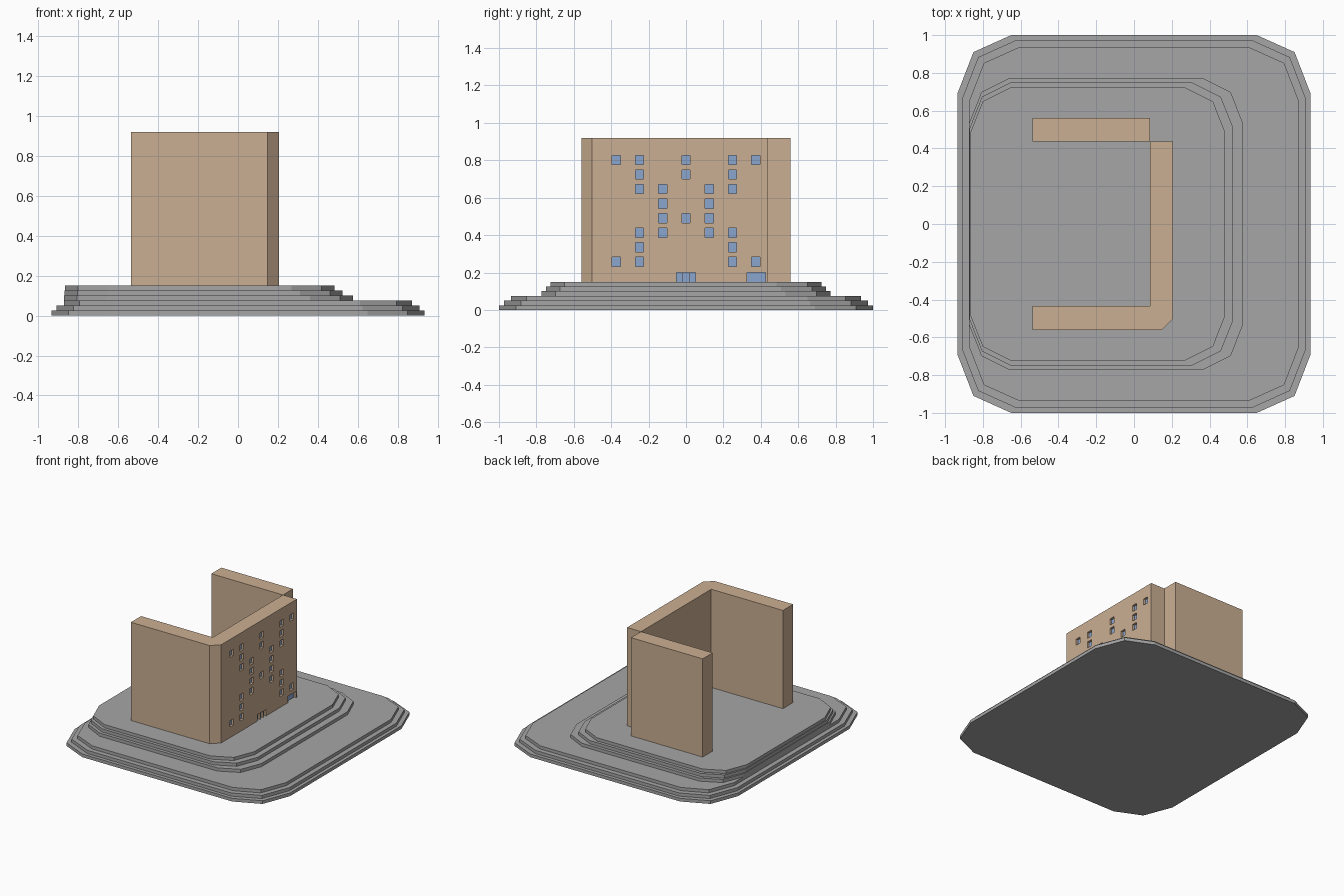
import bpy, bmesh

if "Cube" in bpy.data.objects:
    bpy.data.objects.remove(bpy.data.objects["Cube"])

def material(name, rgb):
    m = bpy.data.materials.new(name)
    m.diffuse_color = (*rgb, 1)
    m.use_nodes = True
    m.node_tree.nodes["Principled BSDF"].inputs["Base Color"].default_value = m.diffuse_color
    return m

STONE = material("grey stone", (0.38, 0.38, 0.38))
WALL = material("tan wall", (0.60, 0.43, 0.29))
GLASS = material("blue glass", (0.26, 0.38, 0.62))

def add_object(name, bm, mat):
    bmesh.ops.recalc_face_normals(bm, faces=bm.faces)
    me = bpy.data.meshes.new(name)
    bm.to_mesh(me)
    bm.free()
    me.materials.append(mat)
    ob = bpy.data.objects.new(name, me)
    bpy.context.collection.objects.link(ob)
    return ob

def prism(name, outline, z0, z1, mat):
    """Extrude a plan outline straight up."""
    bm = bmesh.new()
    face = bm.faces.new([bm.verts.new((x, y, z0)) for x, y in outline])
    top = bmesh.ops.extrude_face_region(bm, geom=[face])["geom"]
    bmesh.ops.translate(bm, vec=(0, 0, z1 - z0),
                        verts=[v for v in top if isinstance(v, bmesh.types.BMVert)])
    return add_object(name, bm, mat)

def boxes(name, openings, x0, x1, mat):
    """One mesh of boxes, each spanning (y0, y1, z0, z1) between x0 and x1."""
    bm = bmesh.new()
    for y0, y1, z0, z1 in openings:
        made = bmesh.ops.create_cube(bm, size=1)["verts"]
        bmesh.ops.scale(bm, vec=(x1 - x0, y1 - y0, z1 - z0), verts=made)
        bmesh.ops.translate(bm, verts=made,
                            vec=((x0 + x1) / 2, (y0 + y1) / 2, (z0 + z1) / 2))
    return add_object(name, bm, mat)

def rounded_plan(left, right, y, cut):
    """Rectangle with two-facet corners; cut = (x run, mid x, mid y, y run)."""
    a, b, c, d = cut
    north = [(right, y - d), (right - b, y - c), (right - a, y),
             (left + a, y), (left + b, y - c), (left, y - d)]
    return north + [(px, -py) for px, py in reversed(north)]

# Stepped base: three wide steps, then three smaller steps set to the left
STEP = 0.025
LOW_CUT, HIGH_CUT = (0.285, 0.085, 0.09, 0.31), (0.215, 0.065, 0.075, 0.24)
tiers = [(-0.935, 0.935, 1.0, LOW_CUT), (-0.91, 0.91, 0.973, LOW_CUT),
         (-0.873, 0.873, 0.935, [c * 0.92 for c in LOW_CUT]),
         (-0.873, 0.577, 0.773, HIGH_CUT), (-0.87, 0.525, 0.748, HIGH_CUT),
         (-0.866, 0.483, 0.724, HIGH_CUT)]
for i, (left, right, y, cut) in enumerate(tiers):
    prism(f"base_step_{i + 1}", rounded_plan(left, right, y, cut),
          i * STEP, (i + 1) * STEP, STONE)

# Building: an L-shaped block with a chamfered corner, and a separate rear wing
FLOOR, ROOF, FACE = 6 * STEP, 0.92, 0.206
main = prism("main_block", [(-0.537, -0.56), (0.147, -0.56), (FACE, -0.502), (FACE, 0.436),
                            (0.085, 0.436), (0.085, -0.434), (-0.537, -0.434)],
             FLOOR, ROOF, WALL)
prism("rear_wing", [(-0.537, 0.436), (0.085, 0.436), (0.085, 0.56), (-0.537, 0.56)],
      FLOOR, ROOF, WALL)

# Window pattern: columns used on each floor, top floor first (mirrored)
floors = [(0, 2, 3), (0, 2), (1, 2), (1,), (0, 1), (1, 2), (2,), (2, 3)]
openings = []
for row, columns in enumerate(floors):
    z = 0.802 - row * 0.0778
    for col in {s * c for c in columns for s in (-1, 1)}:
        y = col * 0.1245
        openings.append((y - 0.022, y + 0.022, z - 0.025, z + 0.025))

# Triple entrance and wide garage door at ground level
openings += [(y - 0.016, y + 0.016, FLOOR, 0.2) for y in (-0.036, 0, 0.036)]
openings.append((0.326, 0.426, FLOOR, 0.2))

# Cut the recesses, then set thin panes at their backs
DEPTH = 0.02
cutter = boxes("opening_cutter", openings, FACE - DEPTH, FACE + 0.05, WALL)
cutter.hide_render = True
mod = main.modifiers.new("openings", "BOOLEAN")
mod.operation, mod.solver, mod.object = "DIFFERENCE", "EXACT", cutter
bpy.context.view_layer.objects.active = main
bpy.ops.object.modifier_apply(modifier=mod.name)
bpy.data.objects.remove(cutter)
boxes("window_panes", openings, FACE - DEPTH - 0.002, FACE - DEPTH + 0.002, GLASS)
